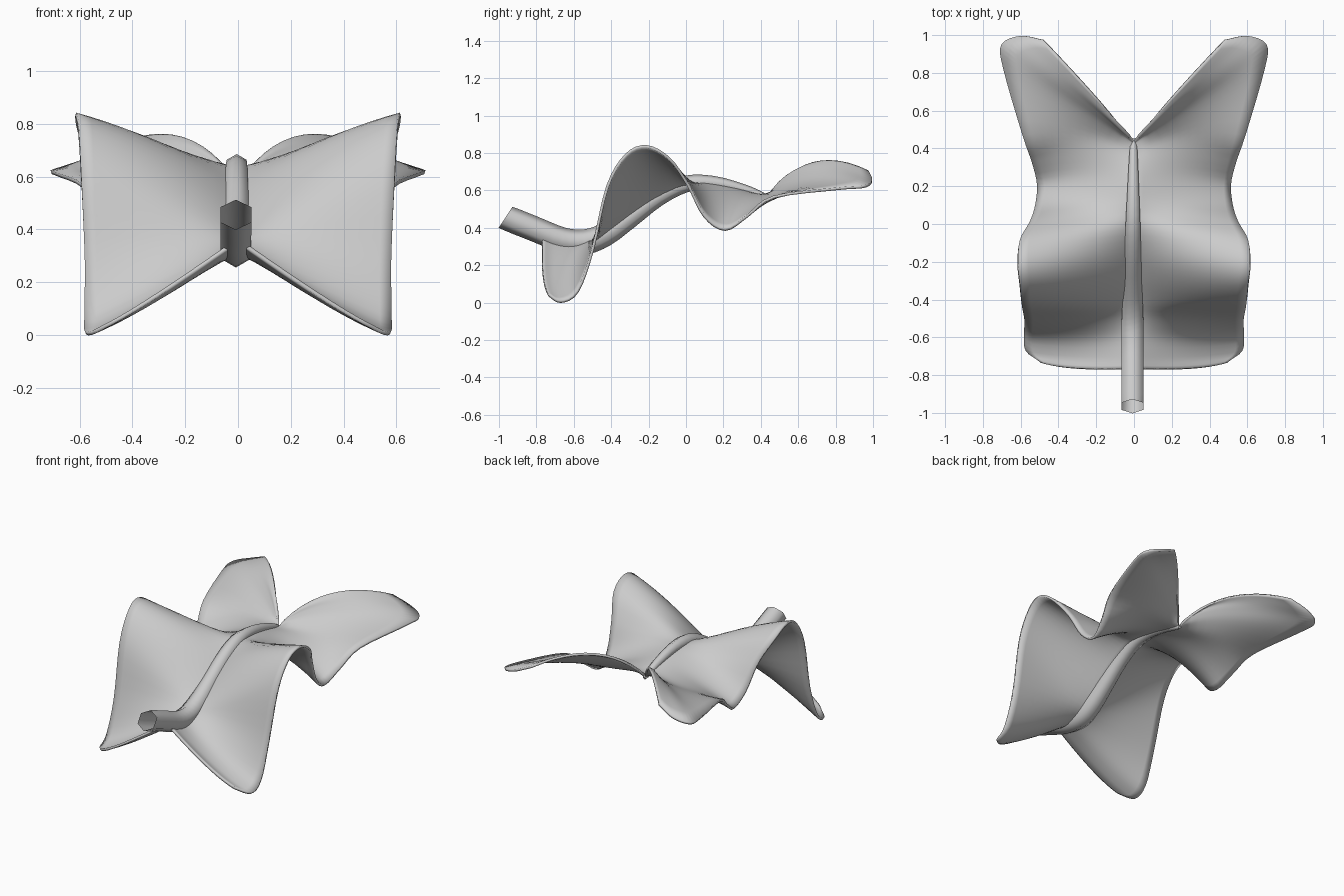
import bpy, bmesh, math
from mathutils import Vector

if "Cube" in bpy.data.objects:
    bpy.data.objects.remove(bpy.data.objects["Cube"])


def spline(pts, steps):
    # Catmull-Rom sampling through the control points
    pts = [Vector(p) for p in pts]
    pts = [2 * pts[0] - pts[1]] + pts + [2 * pts[-1] - pts[-2]]
    out = []
    for a, b, c, d in zip(pts, pts[1:], pts[2:], pts[3:]):
        for i in range(steps):
            t = i / steps
            out.append(0.5 * (2 * b + (c - a) * t + (2 * a - 5 * b + 4 * c - d) * t**2
                              + (3 * b - a - 3 * c + d) * t**3))
    return out + [pts[-2]]


def finish(bm, name, angle):
    bmesh.ops.recalc_face_normals(bm, faces=bm.faces)
    me = bpy.data.meshes.new(name)
    bm.to_mesh(me)
    bm.free()
    ob = bpy.data.objects.new(name, me)
    bpy.context.collection.objects.link(ob)
    bpy.ops.object.select_all(action='DESELECT')
    ob.select_set(True)
    bpy.context.view_layer.objects.active = ob
    bpy.ops.object.shade_smooth_by_angle(angle=math.radians(angle))
    return ob


# Wavy leaf blade ribs: midrib y,z / middle x,y,z / rim x,y,z
ribs = [
    (-.765, .36, .30, -.765, .155, .49, -.735, .04),
    (-.70, .335, .31, -.70, .135, .57, -.67, .005),
    (-.60, .315, .30, -.60, .18, .58, -.58, .06),
    (-.50, .33, .30, -.50, .32, .58, -.50, .28),
    (-.40, .38, .30, -.42, .51, .595, -.42, .62),
    (-.27, .47, .30, -.31, .65, .605, -.32, .79),
    (-.15, .55, .30, -.19, .72, .615, -.21, .835),
    (-.02, .62, .30, -.06, .71, .605, -.09, .77),
    (.08, .635, .28, .04, .625, .55, .01, .63),
    (.16, .63, .27, .13, .555, .52, .10, .46),
    (.24, .615, .27, .24, .52, .51, .21, .39),
    (.31, .595, .28, .36, .535, .54, .33, .465),
    (.37, .575, .29, .48, .57, .59, .47, .565),
    (.42, .56, .27, .59, .635, .69, .82, .61),
    (.43, .555, .25, .64, .69, .70, .95, .62),
    (.435, .555, .23, .66, .725, .60, .995, .65),
    (.44, .555, .21, .68, .745, .48, .975, .70),
]
mid = spline([(0, r[0], r[1]) for r in ribs], 4)
half = spline([r[2:5] for r in ribs], 4)
rim = spline([r[5:8] for r in ribs], 4)
N = 12
bm = bmesh.new()
grid = []
for a, b, c in zip(mid, half, rim):
    row = []
    for i in range(N + 1):
        u = i / N
        row.append(bm.verts.new(a * (1 - u) * (1 - 2 * u) + b * 4 * u * (1 - u) + c * u * (2 * u - 1)))
    grid.append(row)
for r, s in zip(grid, grid[1:]):
    for i in range(N):
        bm.faces.new((r[i], r[i + 1], s[i + 1], s[i]))
blade = finish(bm, "leaf_blade", 50)
mirror = blade.modifiers.new("Mirror", 'MIRROR')
mirror.merge_threshold = 0.0005
solid = blade.modifiers.new("Thickness", 'SOLIDIFY')
solid.thickness = 0.015
solid.offset = 0

# Six-sided tapering stem, open at the cut end: y, z, radius
path = spline([(-.965, .456, .068), (-.80, .39, .067), (-.66, .335, .067), (-.54, .325, .067),
               (-.43, .365, .063), (-.30, .455, .056), (-.15, .565, .05), (0, .635, .045),
               (.15, .64, .037), (.30, .607, .029), (.40, .572, .022), (.45, .55, .01)], 3)
bm = bmesh.new()
rings = []
for i, (y, z, r) in enumerate(path):
    p, q = path[max(i - 1, 0)], path[min(i + 1, len(path) - 1)]
    t = Vector((0, q[0] - p[0], q[1] - p[1])).normalized()
    if i == 0:
        t = Vector((0, .83, -.55))  # slanted cut
    up = Vector((0, -t.z, t.y))
    x = -.008 * r / .067
    ring = []
    for k in range(6):
        a = k * math.pi / 3
        ring.append(bm.verts.new(Vector((x, y, z)) + r * (up * math.cos(a) + Vector((math.sin(a), 0, 0)))))
    rings.append(ring)
for r, s in zip(rings, rings[1:]):
    for k in range(6):
        bm.faces.new((r[k], r[(k + 1) % 6], s[(k + 1) % 6], s[k]))
bm.faces.new(rings[-1])
finish(bm, "stem", 65)
